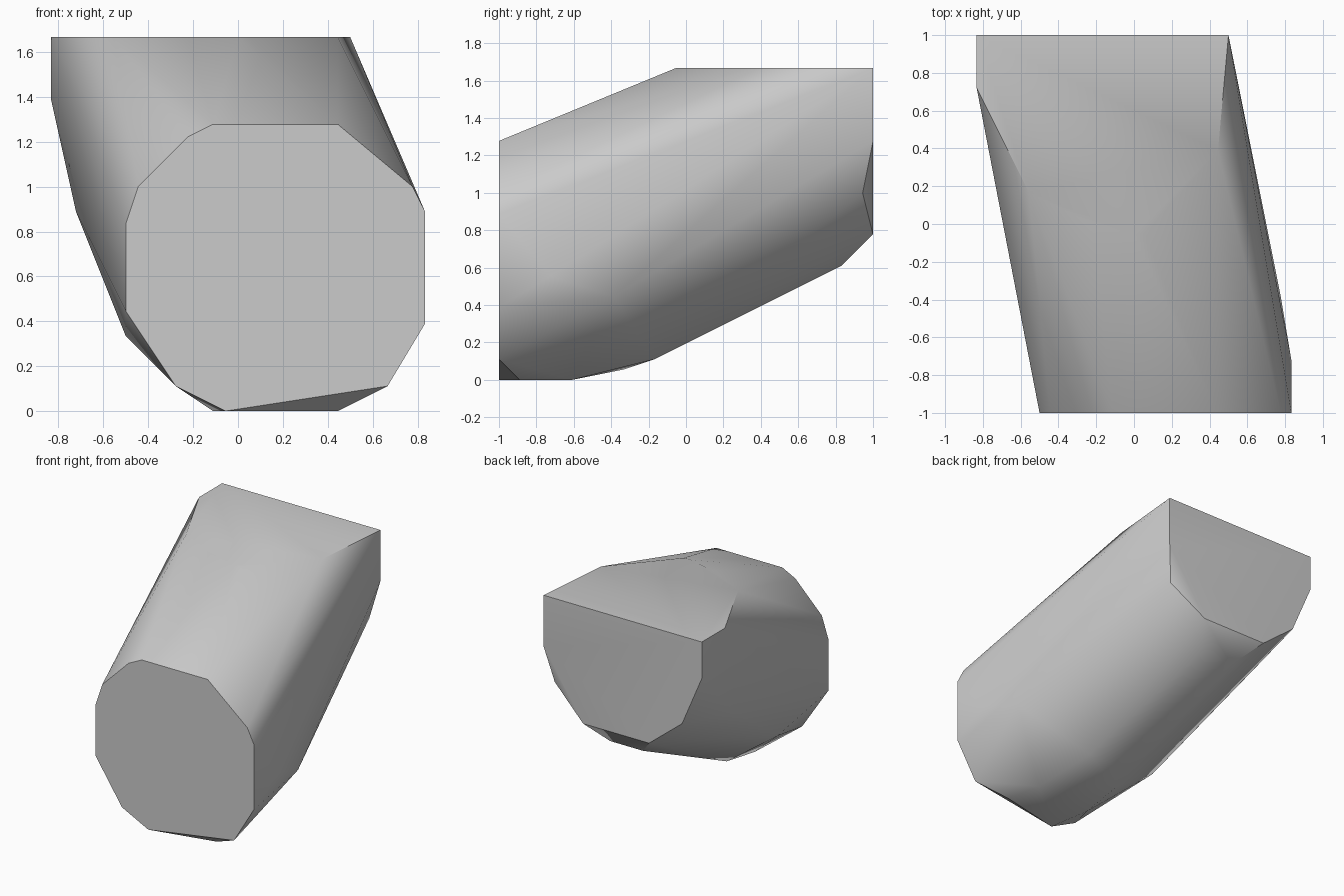
import bpy
import bmesh
import math

# Remove the default cube only
default_cube = bpy.data.objects.get("Cube")
if default_cube:
    bpy.data.objects.remove(default_cube, do_unlink=True)

GRID = 1 / 18          # all corners sit on a regular grid
FRONT, BACK, TOP = -18, 18, 30


def make_material(name, value):
    """One plain grey material, same colour in viewport and render."""
    material = bpy.data.materials.new(name)
    material.use_nodes = True
    colour = (value, value, value, 1)
    material.diffuse_color = colour
    shader = material.node_tree.nodes["Principled BSDF"]
    shader.inputs["Base Color"].default_value = colour
    return material


def make_hull(name, corners, material):
    """Wrap a set of grid corners in a convex skin with soft shading."""
    bm = bmesh.new()
    for corner in corners:
        bm.verts.new([c * GRID for c in corner])
    wrap = bmesh.ops.convex_hull(bm, input=bm.verts[:])
    unused = [g for g in wrap["geom_interior"] + wrap["geom_unused"]
              if isinstance(g, bmesh.types.BMVert) and g.is_valid]
    bmesh.ops.delete(bm, geom=list(set(unused)), context="VERTS")
    bmesh.ops.dissolve_limit(bm, angle_limit=math.radians(0.5),
                             verts=bm.verts[:], edges=bm.edges[:])
    bmesh.ops.recalc_face_normals(bm, faces=bm.faces[:])

    mesh = bpy.data.meshes.new(name)
    bm.to_mesh(mesh)
    bm.free()
    mesh.materials.append(material)
    obj = bpy.data.objects.new(name, mesh)
    bpy.context.collection.objects.link(obj)

    bpy.ops.object.select_all(action="DESELECT")
    obj.select_set(True)
    bpy.context.view_layer.objects.active = obj
    bpy.ops.object.shade_smooth_by_angle(angle=math.radians(30))
    return obj


# Front end outline (x, z)
front_outline = [(-9, 8), (-9, 15), (-8, 18), (-4, 22), (-2, 23), (8, 23),
                 (14, 18), (15, 16), (15, 7), (12, 2), (-1, 0), (-5, 2)]

# Back end outline (x, z), higher and shifted sideways
back_outline = [(9, 30), (9, 23), (3, 14), (-7, 14),
                (-12, 18), (-15, 25), (-15, 30)]

# Front rim of the flat top (x, y)
top_rim = [(-15, 13), (-10, 3), (-4, 0), (0, -1), (1, -1), (8, 7)]

# Underside corners and side bulges (x, y, z)
belly = [(8, -16, 0), (7, -11, 0), (-2, -12, 0), (-2, -6, 1),
         (1, -3, 2), (5, -3, 2), (-4, 15, 11), (1, 15, 11)]
sides = [(-9, -7, 6), (-13, 8, 16), (14, -7, 8), (15, -13, 10), (8, 17, 18)]

corners = [(x, FRONT, z) for x, z in front_outline]
corners += [(x, BACK, z) for x, z in back_outline]
corners += [(x, y, TOP) for x, y in top_rim]
corners += belly + sides

make_hull("slanted_block", corners, make_material("plain grey", 0.6))
